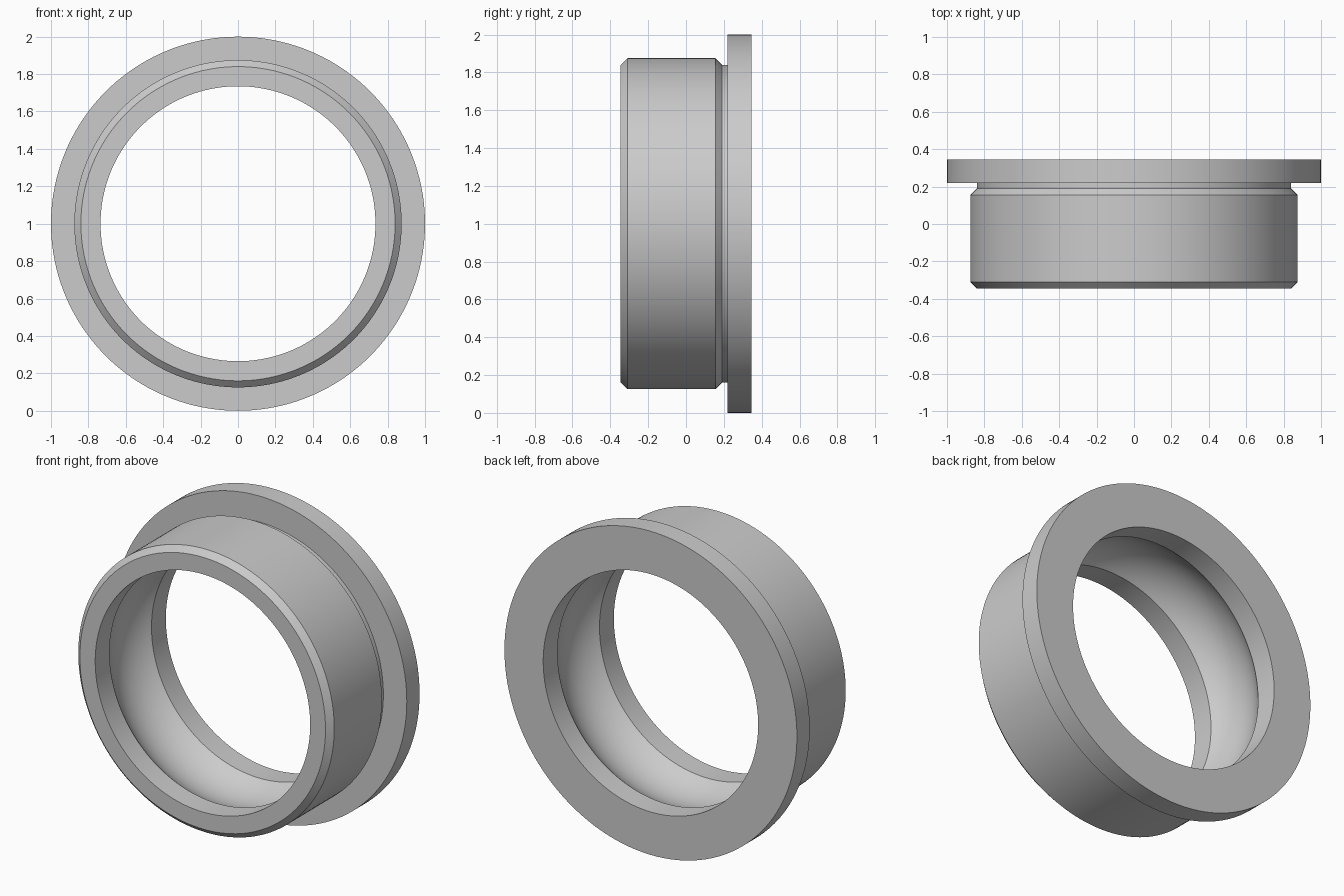
import bpy
import bmesh
import math
from mathutils import Vector

cube = bpy.data.objects.get("Cube")
if cube:
    bpy.data.objects.remove(cube, do_unlink=True)

SEGMENTS = 160
HALF_WIDTH = 0.345
BORE = 0.735
GROOVE_HALF = 0.205
GROOVE_DEPTH = 0.075


def groove_arc(steps=18):
    """Circular raceway section as (radius, y), from back to front."""
    r = (GROOVE_HALF ** 2 + GROOVE_DEPTH ** 2) / (2 * GROOVE_DEPTH)
    centre = BORE + GROOVE_DEPTH - r
    sweep = math.asin(GROOVE_HALF / r)
    angles = [sweep * (1 - 2 * i / steps) for i in range(steps + 1)]
    return [(centre + r * math.cos(a), r * math.sin(a)) for a in angles]


def lathe(name, profile):
    """Revolve a closed (radius, y) section about the y axis."""
    bm = bmesh.new()
    verts = [bm.verts.new((r, y, 0)) for r, y in profile]
    edges = [bm.edges.new((v, verts[i - 1])) for i, v in enumerate(verts)]
    bmesh.ops.spin(bm, geom=verts + edges, cent=Vector(), axis=(0, 1, 0),
                   angle=math.tau, steps=SEGMENTS, use_merge=True)
    bmesh.ops.remove_doubles(bm, verts=bm.verts[:], dist=0.0001)
    bmesh.ops.recalc_face_normals(bm, faces=bm.faces[:])
    mesh = bpy.data.meshes.new(name)
    bm.to_mesh(mesh)
    bm.free()
    obj = bpy.data.objects.new(name, mesh)
    bpy.context.collection.objects.link(obj)
    return obj


# Chamfered barrel, undercut neck and flange
outside = [
    (0.84, -HALF_WIDTH), (0.875, -0.31), (0.875, 0.155), (0.84, 0.19),
    (0.84, 0.22), (1.0, 0.22), (1.0, HALF_WIDTH),
]
# Bore lands either side of the raceway
inside = [(BORE, HALF_WIDTH), *groove_arc(), (BORE, -HALF_WIDTH)]

ring = lathe("flanged_outer_ring", outside + inside)
ring.location.z = 1.0

bpy.ops.object.select_all(action="DESELECT")
ring.select_set(True)
bpy.context.view_layer.objects.active = ring
bpy.ops.object.shade_smooth_by_angle(angle=math.radians(20))
